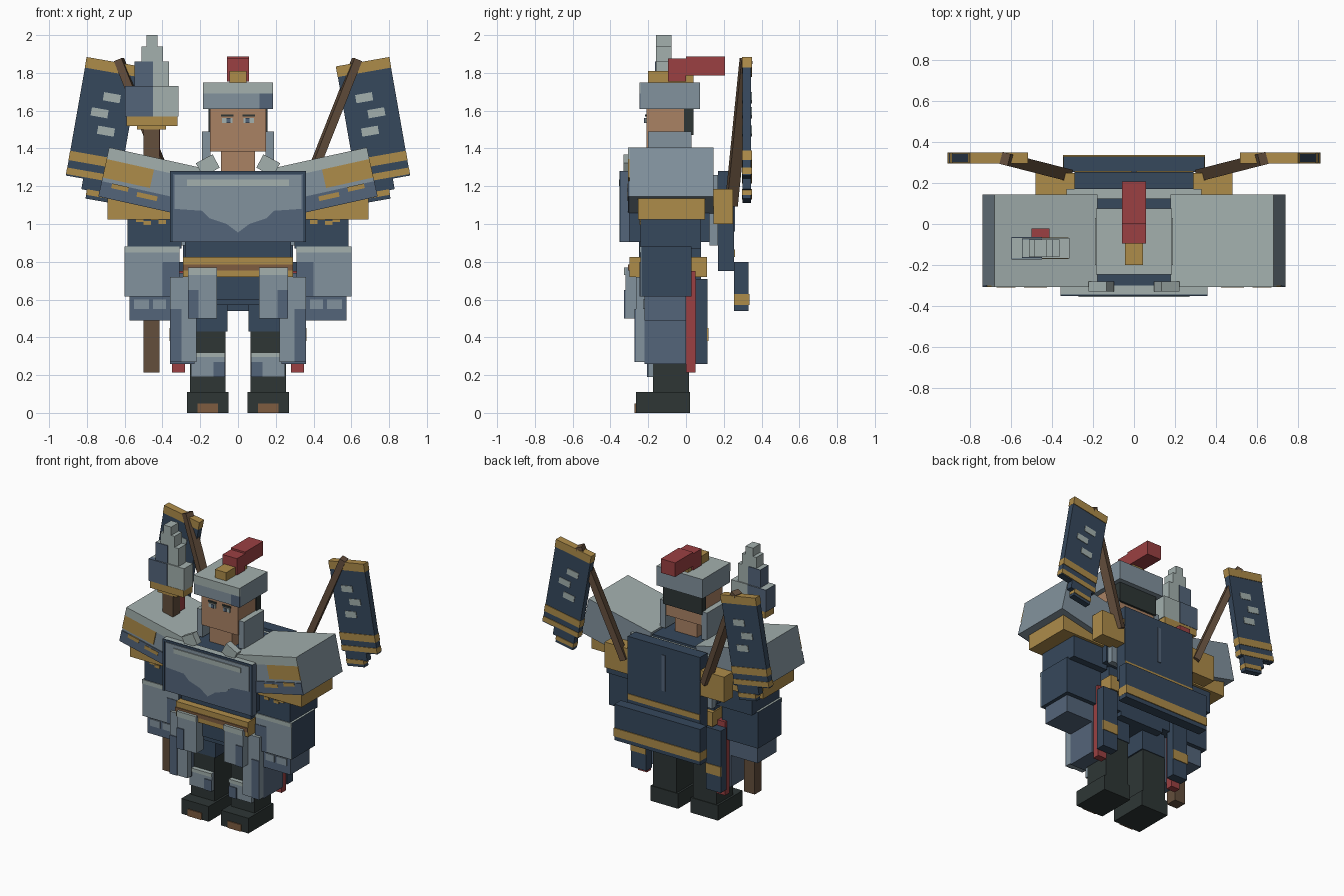
import bpy, bmesh, math
from mathutils import Vector

def lin(c):
    return tuple((v / 255 / 12.92) if v < 10 else ((v / 255 + 0.055) / 1.055) ** 2.4 for v in c) + (1,)

COLOURS = dict(navy=(54, 72, 92), slate=(84, 101, 122), steel=(130, 146, 157), pale=(163, 176, 174),
               gold=(174, 140, 74), brown=(99, 78, 60), skin=(170, 130, 100), red=(155, 64, 66),
               black=(46, 54, 53), leather=(126, 92, 64))
MATS = {}
for n, c in COLOURS.items():
    MATS[n] = bpy.data.materials.new(n)
    MATS[n].diffuse_color = lin(c)

def prism(name, pts, y0, y1, mat, top=None):
    """Extrude an xz outline from y0 to y1; upward faces may take another colour."""
    bm = bmesh.new()
    front = [bm.verts.new((x, y0, z)) for x, z in pts]
    back = [bm.verts.new((x, y1, z)) for x, z in pts]
    bm.faces.new(front)
    bm.faces.new(back[::-1])
    n = len(pts)
    for i in range(n):
        j = (i + 1) % n
        bm.faces.new((front[j], front[i], back[i], back[j]))
    bmesh.ops.recalc_face_normals(bm, faces=bm.faces)
    bm.normal_update()
    for f in bm.faces:
        f.material_index = 1 if top and f.normal.z > 0.5 else 0
    me = bpy.data.meshes.new(name)
    bm.to_mesh(me)
    bm.free()
    me.materials.append(MATS[mat])
    if top:
        me.materials.append(MATS[top])
    ob = bpy.data.objects.new(name, me)
    bpy.context.collection.objects.link(ob)
    return ob

def box(name, x0, x1, y0, y1, z0, z1, mat, top=None):
    return prism(name, [(x0, z0), (x1, z0), (x1, z1), (x0, z1)], y0, y1, mat, top)

def pair(name, x0, x1, *rest):
    for s, side in ((1, "left"), (-1, "right")):
        box(f"{side}_{name}", s * x0, s * x1, *rest)

def plate(name, x0, x1, z0, z1, y, mat):
    box(name, x0, x1, y - 0.007, y + 0.002, z0, z1, mat)

def pair_plate(name, x0, x1, z0, z1, y, mat):
    pair(name, x0, x1, y - 0.007, y + 0.002, z0, z1, mat)

def tilted(s, cx, cz, deg, pts):
    a = math.radians(deg)
    return [(s * (cx + u * math.cos(a) - v * math.sin(a)), cz + u * math.sin(a) + v * math.cos(a)) for u, v in pts]

def rect(u0, u1, v0, v1):
    return [(u0, v0), (u1, v0), (u1, v1), (u0, v1)]

# Boots and legs
pair("boot", 0.05, 0.27, -0.265, 0.02, 0, 0.11, "black")
pair_plate("toe_patch", 0.105, 0.215, 0, 0.05, -0.265, "leather")
pair("leg", 0.065, 0.255, -0.175, 0.015, 0.11, 0.43, "black")
pair("thigh", 0.055, 0.245, -0.18, 0.02, 0.43, 0.62, "navy")
pair("shin_guard", 0.07, 0.25, -0.2, -0.175, 0.19, 0.32, "steel", "pale")
pair_plate("shin_shade", 0.07, 0.13, 0.19, 0.27, -0.2, "slate")
pair_plate("shin_trim", 0.07, 0.25, 0.295, 0.32, -0.2, "pale")

# Waist, belt and hip armour
box("waist", -0.28, 0.28, -0.25, 0.08, 0.6, 0.91, "navy")
box("skirt", -0.18, 0.18, -0.24, 0.08, 0.57, 0.72, "navy")
box("belt", -0.29, 0.29, -0.3, 0.11, 0.72, 0.825, "gold")
plate("belt_stripe", -0.29, 0.29, 0.755, 0.785, -0.3, "leather")
pair("front_tasset", 0.11, 0.265, -0.32, -0.24, 0.5, 0.77, "steel", "pale")
pair_plate("tasset_trim", 0.11, 0.265, 0.73, 0.77, -0.32, "pale")
pair_plate("tasset_shade", 0.21, 0.265, 0.5, 0.65, -0.32, "slate")
pair("side_tasset_front", 0.22, 0.36, -0.265, -0.22, 0.27, 0.72, "steel", "pale")
pair_plate("side_tasset_shade", 0.30, 0.36, 0.27, 0.55, -0.265, "slate")
pair("side_tasset", 0.23, 0.36, -0.22, 0.0, 0.26, 0.74, "slate")
pair("sash", 0.28, 0.35, 0.0, 0.05, 0.215, 0.75, "red")
pair("rear_tasset", 0.24, 0.36, 0.05, 0.115, 0.26, 0.71, "navy")
pair("rear_tasset_band", 0.24, 0.362, 0.11, 0.12, 0.38, 0.45, "gold")

# Torso and breastplate
box("torso", -0.34, 0.34, -0.3, 0.125, 0.905, 1.275, "navy")
box("back_plate", -0.33, 0.33, 0.125, 0.17, 0.885, 1.26, "steel", "pale")
box("breastplate", -0.36, 0.36, -0.345, -0.3, 0.905, 1.28, "slate", "pale")
prism("chest_face", [(-0.335, 1.26), (-0.335, 1.08), (-0.19, 1.07), (-0.15, 1.03), (-0.06, 1.0), (0, 0.955),
                     (0.06, 1.0), (0.15, 1.03), (0.19, 1.07), (0.335, 1.08), (0.335, 1.26)], -0.35, -0.343, "steel")
plate("chest_highlight", -0.27, 0.27, 1.2, 1.235, -0.349, "pale")
plate("chest_rim_top", -0.36, 0.36, 1.265, 1.28, -0.345, "navy")
pair_plate("chest_rim_side", 0.345, 0.36, 0.905, 1.265, -0.345, "navy")
for s, side in ((1, "left"), (-1, "right")):
    prism(side + "_collar", tilted(s, 0.16, 1.31, -28, rect(-0.05, 0.05, -0.04, 0.04)), -0.33, -0.28, "pale")

# Cape in two slabs
box("upper_cape", -0.29, 0.29, 0.17, 0.255, 0.75, 1.28, "navy")
box("upper_cape_band", -0.29, 0.29, 0.253, 0.26, 0.825, 0.865, "gold")
box("cape_stripe", -0.013, 0.013, 0.253, 0.26, 0.96, 1.22, "slate")
box("lower_cape", -0.345, 0.345, 0.255, 0.33, 0.54, 0.80, "navy")
box("lower_cape_band", -0.346, 0.346, 0.254, 0.336, 0.57, 0.63, "gold")

# Head, hair and helmet
box("neck", -0.09, 0.09, -0.2, 0.0, 1.27, 1.39, "skin")
box("head", -0.148, 0.148, -0.21, 0.025, 1.385, 1.62, "skin")
box("hair", -0.155, 0.155, -0.01, 0.04, 1.47, 1.62, "black")
pair_plate("eye", 0.03, 0.085, 1.535, 1.562, -0.21, "pale")
pair_plate("pupil", 0.04, 0.06, 1.535, 1.562, -0.215, "slate")
pair_plate("brow", 0.025, 0.09, 1.568, 1.58, -0.21, "black")
pair("cheek_guard", 0.145, 0.19, -0.2, 0.03, 1.29, 1.49, "steel", "pale")
box("helmet", -0.185, 0.185, -0.24, 0.075, 1.61, 1.75, "steel", "pale")
plate("helmet_trim", -0.185, 0.185, 1.69, 1.75, -0.24, "pale")
plate("helmet_shade", 0.115, 0.185, 1.61, 1.69, -0.24, "slate")
box("crest", -0.045, 0.045, -0.2, 0.04, 1.75, 1.81, "gold")
box("plume_base", -0.058, 0.058, -0.095, 0.0, 1.755, 1.875, "red")
box("plume_tail", -0.058, 0.058, 0.0, 0.207, 1.785, 1.887, "red")

# Arms
pair("upper_arm", 0.3, 0.585, -0.24, 0.08, 0.87, 1.2, "navy")
pair("forearm", 0.31, 0.6, -0.235, 0.03, 0.615, 0.88, "navy", "pale")
pair_plate("bracer_face", 0.31, 0.6, 0.615, 0.88, -0.235, "steel")
pair_plate("bracer_trim", 0.31, 0.6, 0.85, 0.88, -0.239, "pale")
pair_plate("bracer_shade", 0.31, 0.4, 0.615, 0.8, -0.239, "slate")
pair("hand", 0.36, 0.575, -0.22, 0.0, 0.49, 0.615, "slate")
pair_plate("knuckles", 0.38, 0.45, 0.55, 0.6, -0.22, "steel")
pair_plate("knuckles_outer", 0.47, 0.55, 0.55, 0.6, -0.22, "steel")
pair("sleeve_cuff", 0.34, 0.69, -0.255, 0.1, 1.025, 1.16, "gold")
for i, (x, z) in enumerate([(0.38, 1.0), (0.42, 1.02), (0.46, 0.995), (0.5, 1.01), (0.54, 1.03)]):
    pair_plate(f"sleeve_trim_{i}", x, x + 0.04, z, z + 0.02, -0.24, "gold")

# Sloping shoulder plates
for s, side in ((1, "left"), (-1, "right")):
    def shoulder(part, r, y0, y1, mat, top=None):
        prism(f"{side}_{part}", tilted(s, 0.46, 1.22, 12.5, rect(*r)), y0, y1, mat, top)
    shoulder("pauldron", (-0.26, 0.257, -0.133, 0.133), -0.3, 0.145, "steel", "pale")
    shoulder("pauldron_trim", (-0.26, 0.257, 0.07, 0.133), -0.307, -0.299, "pale")
    shoulder("pauldron_gilding", (0.0, 0.257, -0.03, 0.07), -0.307, -0.299, "gold")
    shoulder("pauldron_shade", (-0.15, 0.257, -0.133, -0.05), -0.307, -0.299, "slate")
    shoulder("pauldron_fleck", (-0.05, 0.06, -0.09, -0.065), -0.309, -0.299, "gold")
    shoulder("pauldron_fleck_outer", (0.11, 0.2, -0.075, -0.05), -0.309, -0.299, "gold")

# Rear pouches, poles and banners
pair("pouch", 0.29, 0.48, 0.145, 0.248, 1.0, 1.185, "gold")
for s, side in ((1, "left"), (-1, "right")):
    a, b = Vector((s * 0.325, 0.24, 1.1)), Vector((s * 0.63, 0.318, 1.87))
    pole = box(side + "_pole", -0.03, 0.03, -0.022, 0.022, 0, (b - a).length, "brown")
    pole.location = a
    pole.rotation_mode = "QUATERNION"
    pole.rotation_quaternion = (b - a).to_track_quat("Z", "Y")

    def banner(part, pts, mat, grow=0.0):
        prism(f"{side}_{part}", tilted(s, 0.715, 1.545, 10, pts), 0.3 - grow, 0.345 + grow, mat)
    banner("banner", [(-0.143, 0.318), (-0.143, -0.318), (-0.12, -0.318), (-0.12, -0.42), (0.02, -0.42),
                      (0.02, -0.375), (0.05, -0.375), (0.05, -0.318), (0.143, -0.318), (0.143, 0.318)], "navy")
    banner("banner_top_band", rect(-0.144, 0.144, 0.262, 0.319), "gold", 0.004)
    banner("banner_band", rect(-0.144, 0.144, -0.235, -0.185), "gold", 0.004)
    banner("banner_low_band", rect(-0.144, 0.144, -0.31, -0.275), "gold", 0.004)
    banner("banner_tail_band", rect(-0.121, 0.021, -0.4, -0.37), "gold", 0.004)
    # Plain staggered ornament
    for i, (u, v) in enumerate([(-0.02, 0.13), (0.03, 0.04), (-0.02, -0.05)]):
        banner(f"banner_ornament_{i}", rect(u - 0.05, u + 0.04, v - 0.022, v + 0.022), "pale", 0.004)

# Stepped blade on a long staff
box("staff", -0.5, -0.415, -0.155, -0.075, 0.215, 1.52, "brown")
box("staff_tassel", -0.5, -0.412, -0.075, -0.022, 1.36, 1.52, "red")
box("staff_guard", -0.59, -0.32, -0.17, -0.065, 1.52, 1.57, "gold")
box("staff_collar", -0.535, -0.38, -0.16, -0.07, 1.5, 1.52, "gold")
STEPS = [(0.14, 1.57, 1.73), (0.09, 1.73, 1.86), (0.057, 1.86, 1.94), (0.03, 1.94, 2.0)]
for i, (w, z0, z1) in enumerate(STEPS):
    d = 0.05 if i == 0 else 0.042
    box(f"blade_step_{i}", -0.455 - w, -0.455 + w, -0.118 - d, -0.118 + d, z0, z1, "pale")
    if i < 2:
        box(f"blade_dark_edge_{i}", -0.458 - w, -0.45, -0.123 - d, -0.113 + d, z0, z1, "slate")
